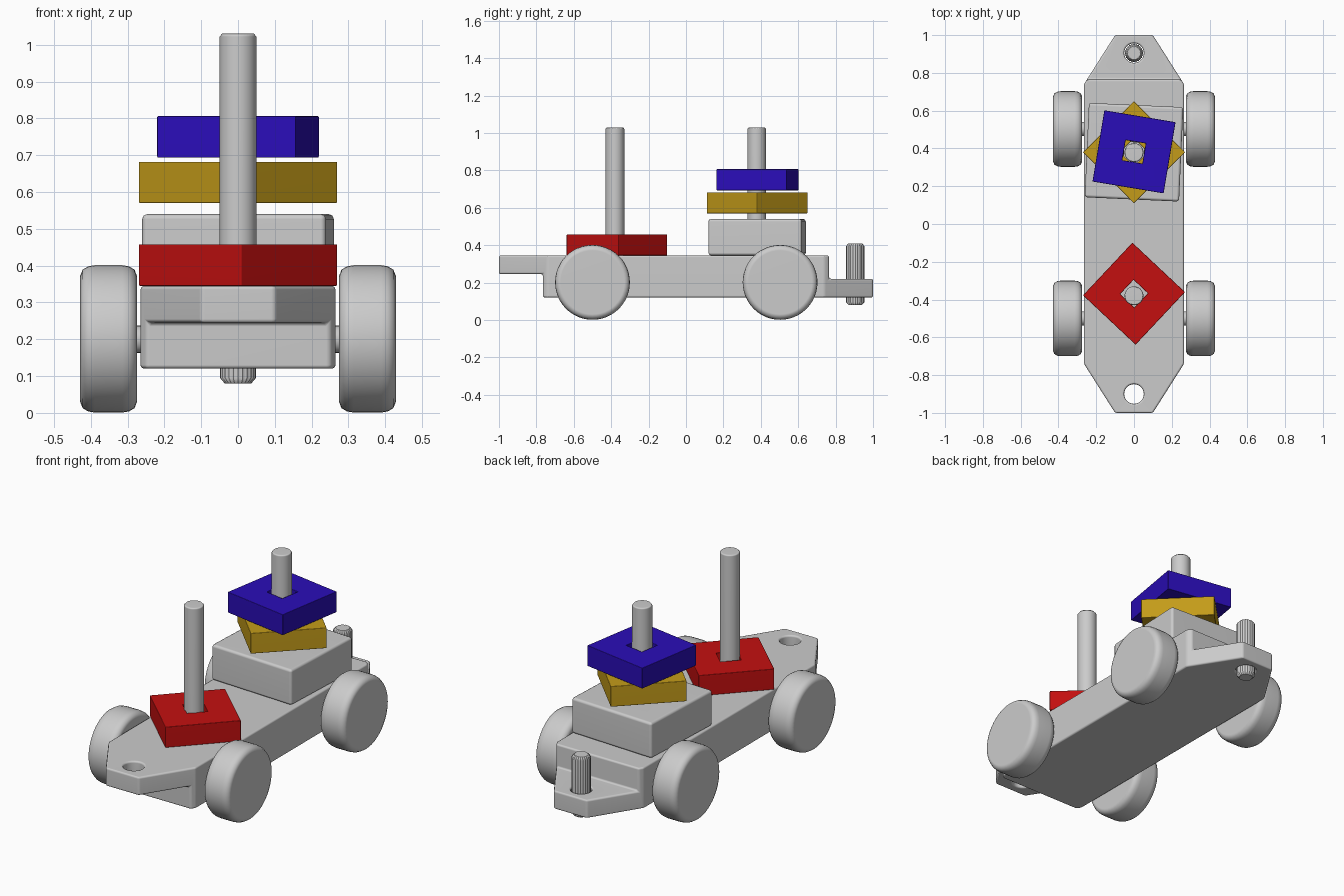
import bpy, bmesh
from math import pi, sin, cos, radians
from mathutils import Matrix

if "Cube" in bpy.data.objects:
    bpy.data.objects.remove(bpy.data.objects["Cube"])


def make(name, bm, loc=(0, 0, 0), rot=(0, 0, 0), colour=None):
    bmesh.ops.recalc_face_normals(bm, faces=bm.faces)
    me = bpy.data.meshes.new(name)
    bm.to_mesh(me)
    bm.free()
    ob = bpy.data.objects.new(name, me)
    bpy.context.collection.objects.link(ob)
    ob.location, ob.rotation_euler = loc, rot
    if colour:
        mat = bpy.data.materials.new(name + "_paint")
        mat.diffuse_color = (*colour, 1)
        mat.use_nodes = True
        mat.node_tree.nodes["Principled BSDF"].inputs["Base Color"].default_value = mat.diffuse_color
        me.materials.append(mat)
    return ob


def finish(ob, bevel=0.0, segs=2):
    # apply bevel and cuts, then smooth with weighted normals
    if bevel:
        m = ob.modifiers.new("bevel", 'BEVEL')
        m.width, m.segments = bevel, segs
        m.limit_method, m.angle_limit = 'ANGLE', radians(30)
        m.use_clamp_overlap = False
    bpy.ops.object.select_all(action='DESELECT')
    ob.select_set(True)
    bpy.context.view_layer.objects.active = ob
    bpy.ops.object.convert(target='MESH')
    bpy.ops.object.shade_smooth_by_angle(angle=radians(50))
    w = ob.modifiers.new("normals", 'WEIGHTED_NORMAL')
    w.keep_sharp = True
    return ob


def prism(points, z0, z1):
    bm = bmesh.new()
    f = bm.faces.new([bm.verts.new((x, y, z0)) for x, y in points])
    g = bmesh.ops.extrude_face_region(bm, geom=[f])
    bmesh.ops.translate(bm, vec=(0, 0, z1 - z0),
                        verts=[v for v in g["geom"] if isinstance(v, bmesh.types.BMVert)])
    return bm


def box(x, y0, y1, z0, z1):
    return prism([(-x, y0), (x, y0), (x, y1), (-x, y1)], z0, z1)


def turned(rings, n=32, flute=0.0):
    # stack of (radius, z) rings capped at both ends; flute insets every other vertex
    bm = bmesh.new()
    loops = []
    for r, z in rings:
        loops.append([bm.verts.new(((r - flute * (i % 2)) * cos(2 * pi * i / n),
                                    (r - flute * (i % 2)) * sin(2 * pi * i / n), z))
                      for i in range(n)])
    for a, b in zip(loops, loops[1:]):
        for i in range(n):
            j = (i + 1) % n
            bm.faces.new((a[i], a[j], b[j], b[i]))
    bm.faces.new(loops[0])
    bm.faces.new(loops[-1])
    return bm


def slab(name, side, hole, y, z0, z1, angle, bevel, colour=None):
    # square block with a square hole through it
    bm = bmesh.new()
    rings = []
    for h, z in ((side / 2, z0), (side / 2, z1), (hole / 2, z1), (hole / 2, z0)):
        rings.append([bm.verts.new((sx * h, sy * h, z))
                      for sx, sy in ((-1, -1), (1, -1), (1, 1), (-1, 1))])
    for k in range(4):
        a, b = rings[k], rings[(k + 1) % 4]
        for i in range(4):
            j = (i + 1) % 4
            bm.faces.new((a[i], a[j], b[j], b[i]))
    return finish(make(name, bm, (0, y, 0), (0, 0, radians(angle)), colour), bevel)


# wagon body: plan outline, stepped tongues and hitch holes
plan = [(-0.1, -1), (0.1, -1), (0.265, -0.74), (0.265, 0.74),
        (0.1, 1), (-0.1, 1), (-0.265, 0.74), (-0.265, -0.74)]
body = make("wagon_body", prism(plan, 0.12, 0.345))
cutters = [make("front_step_cutter", box(0.5, -1.2, -0.765, 0, 0.245)),
           make("rear_step_cutter", box(0.5, 0.765, 1.2, 0.22, 0.5))]
for name, y in (("front_hole_cutter", -0.9), ("rear_hole_cutter", 0.905)):
    cutters.append(make(name, turned([(0.052, 0), (0.052, 0.5)], 24), (0, y, 0)))
for c in cutters:
    c.hide_render = True
    m = body.modifiers.new("cut", 'BOOLEAN')
    m.operation, m.object, m.solver = 'DIFFERENCE', c, 'EXACT'
finish(body, 0.01)
for c in cutters:
    bpy.data.objects.remove(c)

# hitch peg, fluted with chamfered ends
finish(make("hitch_peg", turned([(0.036, 0.08), (0.049, 0.095), (0.049, 0.395), (0.036, 0.41)],
                                48, 0.003), (0, 0.905, 0)))

# stacking posts
for name, y in (("front_post", -0.38), ("rear_post", 0.378)):
    finish(make(name, turned([(0.05, 0.2), (0.05, 1.022), (0.043, 1.03)]), (0, y, 0)))

# wheels and axles
wheel_rings = [(0.17, 0), (0.188, 0.007), (0.197, 0.022), (0.2, 0.04),
               (0.2, 0.115), (0.197, 0.133), (0.188, 0.148), (0.17, 0.155)]
for end, y in (("front", -0.5), ("rear", 0.503)):
    finish(make(end + "_axle", turned([(0.037, -0.3), (0.037, 0.3)], 24),
                (0, y, 0.2), (0, pi / 2, 0)))
    for side, s in (("left", -1), ("right", 1)):
        finish(make(f"{end}_{side}_wheel", turned(wheel_rings, 48),
                    (s * 0.274, y, 0.201), (0, s * pi / 2, 0)))

# stacked blocks
slab("base_block", 0.5, 0.105, 0.38, 0.345, 0.54, -2.6, 0.014)
slab("yellow_block", 0.382, 0.104, 0.38, 0.57, 0.682, 45, 0.003, (0.55, 0.33, 0.01))
slab("blue_block", 0.382, 0.108, 0.382, 0.693, 0.806, -9.5, 0.003, (0.023, 0.004, 0.48))
slab("red_block", 0.382, 0.104, -0.369, 0.345, 0.458, 46.8, 0.003, (0.55, 0.005, 0.005))
